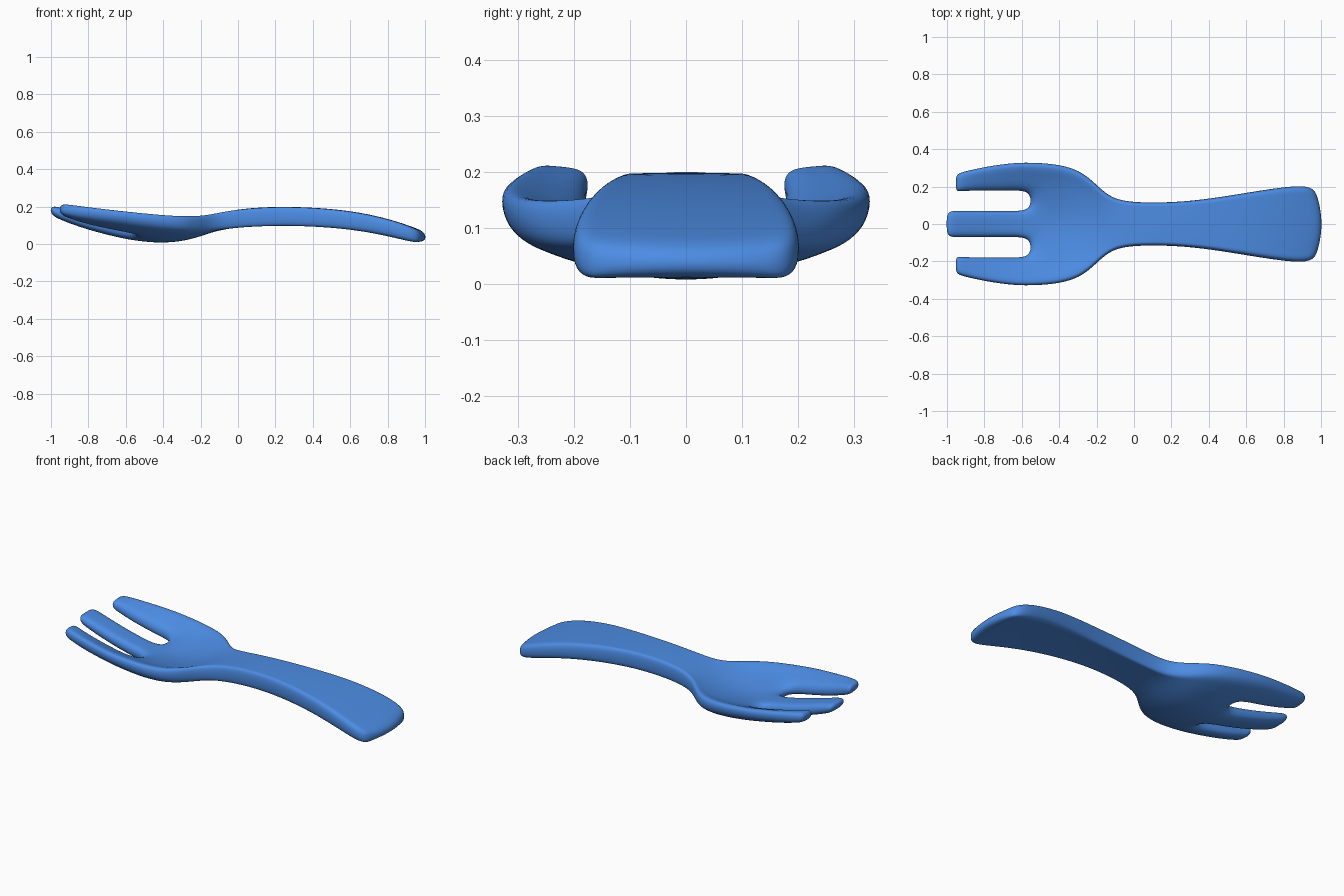
import bpy
import bmesh

cube = bpy.data.objects.get("Cube")
if cube:
    bpy.data.objects.remove(cube)

# Stations along the fork: x, half width, centre height, edge height, half thickness
STATIONS = [
    (-1.004, .268, .182, .188, .026),
    (-.94, .282, .158, .184, .034),
    (-.8, .308, .111, .172, .037),
    (-.65, .33, .074, .157, .038),
    (-.555, .332, .057, .146, .040),
    (-.41, .324, .044, .129, .042),
    (-.28, .287, .059, .117, .043),
    (-.19, .2, .088, .114, .044),
    (-.12, .14, .114, .12, .045),
    (-.02, .117, .136, .134, .048),
    (.15, .114, .149, .147, .050),
    (.35, .127, .149, .147, .050),
    (.6, .168, .131, .129, .049),
    (.8, .2, .091, .089, .046),
    (.93, .208, .052, .05, .041),
    (1.006, .175, .037, .036, .028),
]
CROTCH = 4          # station where the tines join the bowl
GAPS = (2, 5)       # strips across the width that are open between tines
LAST = len(STATIONS) - 1


def columns(i, width):
    """Nine positions across the width: three per tine."""
    if i <= CROTCH:
        inner, mid = .073, (.168 if i == 0 else .176)
    else:
        inner, mid = min(.073, .28 * width), .56 * width
    half = [inner, mid, (mid + width) / 2, width]
    return [-y for y in reversed(half)] + [0] + half


def solid(i, s):
    """Whether the cell after station i in strip s is filled."""
    return 0 <= i < LAST and 0 <= s < 8 and not (i < CROTCH and s in GAPS)


bm = bmesh.new()
verts = {}
for i, (x, width, centre, edge, thick) in enumerate(STATIONS):
    for j, y in enumerate(columns(i, width)):
        k = (y / width) ** 2
        px = x
        if i < 2 and abs(j - 4) > 1:      # outer tines are shorter
            px += .05 if i == 0 else .03
        if i == LAST:                     # bowed handle end
            px -= .035 * k
        z = centre + (edge - centre) * k
        for side in (-1, 1):
            verts[i, j, side] = bm.verts.new((px, y, z + side * thick))


def wall(a, b):
    bm.faces.new([verts[*a, 1], verts[*b, 1], verts[*b, -1], verts[*a, -1]])


# Top and bottom skins, with walls wherever a cell borders open space
for i in range(LAST):
    for s in range(8):
        if not solid(i, s):
            continue
        corners = [(i, s), (i + 1, s), (i + 1, s + 1), (i, s + 1)]
        for side in (-1, 1):
            bm.faces.new([verts[*c, side] for c in corners])
        neighbours = [(i, s - 1), (i + 1, s), (i, s + 1), (i - 1, s)]
        for n, cell in enumerate(neighbours):
            if not solid(*cell):
                wall(corners[n], corners[(n + 1) % 4])

for v in [v for v in bm.verts if not v.link_faces]:
    bm.verts.remove(v)
bmesh.ops.recalc_face_normals(bm, faces=bm.faces)
for f in bm.faces:
    f.smooth = True

mesh = bpy.data.meshes.new("fork")
bm.to_mesh(mesh)
bm.free()
fork = bpy.data.objects.new("fork", mesh)
bpy.context.collection.objects.link(fork)

# Rounded surface
subsurf = fork.modifiers.new("rounding", 'SUBSURF')
subsurf.levels = subsurf.render_levels = 3

# Blue plastic
BLUE = (.073, .263, .77, 1)
mat = bpy.data.materials.new("blue plastic")
mat.use_nodes = True
mat.diffuse_color = BLUE
mat.node_tree.nodes["Principled BSDF"].inputs["Base Color"].default_value = BLUE
mesh.materials.append(mat)
